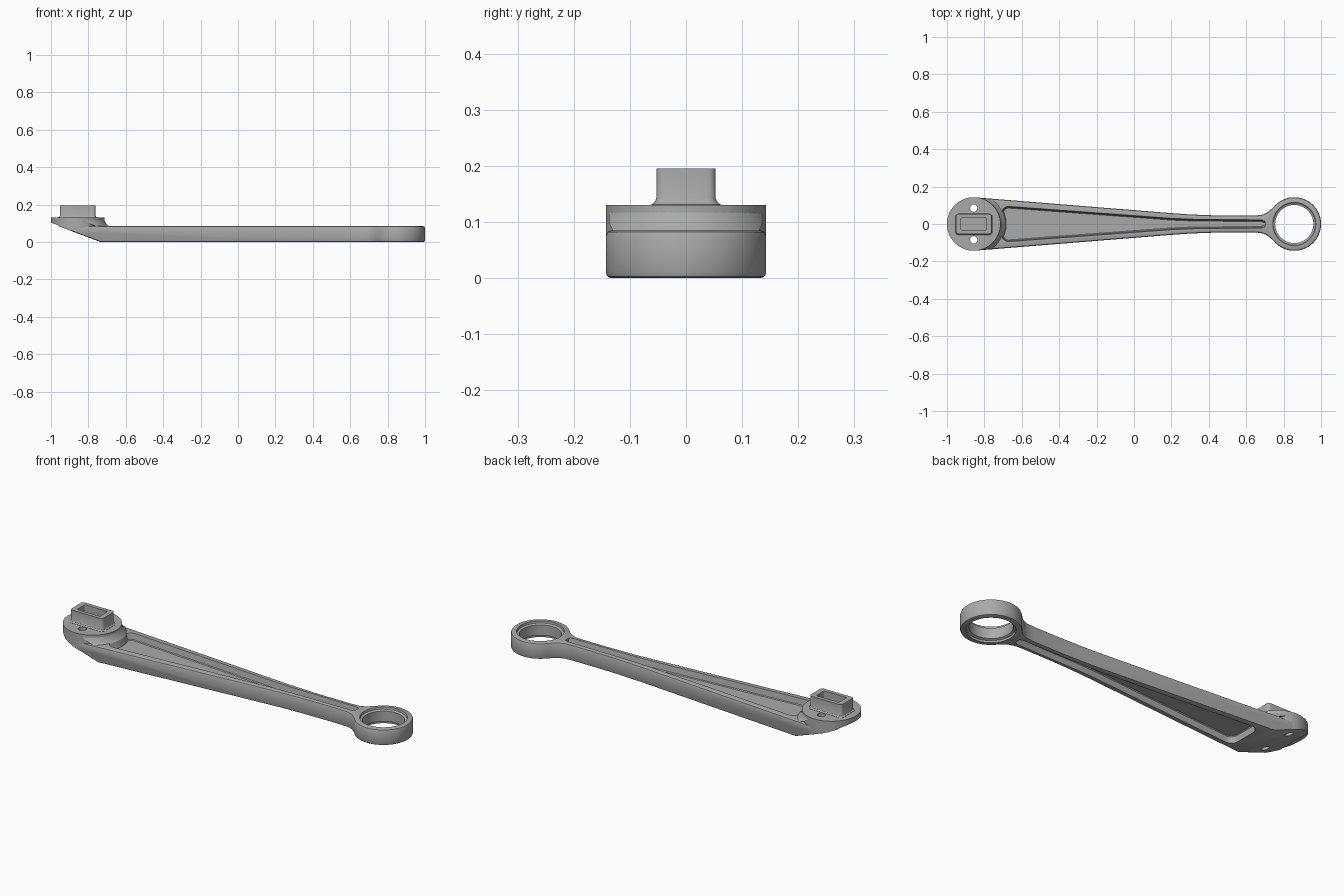
import bpy
import bmesh
from math import cos, sin, radians
from mathutils import Vector

cube = bpy.data.objects.get("Cube")
if cube:
    bpy.data.objects.remove(cube, do_unlink=True)

END_X = 0.857      # ring centre at +END_X, pad centre at -END_X
RADIUS = 0.143
ARM_TOP = 0.085
PAD_TOP = 0.13

metal = bpy.data.materials.new("cast_grey")
metal.use_nodes = True
GREY = (0.40, 0.40, 0.40, 1)
metal.diffuse_color = GREY
metal.node_tree.nodes["Principled BSDF"].inputs["Base Color"].default_value = GREY


def arc(cx, cy, r, start, end, steps):
    angles = [radians(start + (end - start) * i / steps) for i in range(steps + 1)]
    return [(cx + r * cos(a), cy + r * sin(a)) for a in angles]


def circle(cx, cy, r, steps=64):
    return arc(cx, cy, r, 0, 360, steps)[:-1]


def mirrored(half):
    """Close a half outline by mirroring it across the x axis."""
    return half + [(x, -y) for x, y in reversed(half) if abs(y) > 1e-5]


def rounded_rect(hx, hy, r):
    corner = arc(hx - r, hy - r, r, 0, 90, 4)
    half = corner + [(-x, y) for x, y in reversed(corner)]
    return [(x - END_X, y) for x, y in mirrored(half)]


def loft(name, sections, slope_offset=None, bevel=0):
    """Skin a stack of (outline, z) loops into a closed solid."""
    bm = bmesh.new()
    loops = [[bm.verts.new((x, y, z)) for x, y in pts] for pts, z in sections]
    bm.faces.new(loops[0])
    bm.faces.new(loops[-1])
    for low, high in zip(loops, loops[1:]):
        for i in range(len(low)):
            j = (i + 1) % len(low)
            bm.faces.new((low[i], low[j], high[j], high[i]))
    # Slice the underside to the sloping plane
    if slope_offset is not None:
        cut = bmesh.ops.bisect_plane(
            bm, geom=bm.verts[:] + bm.edges[:] + bm.faces[:], dist=1e-5,
            plane_co=Vector((-0.735, 0, slope_offset)),
            plane_no=Vector((-0.1, 0, -0.265)).normalized(), clear_outer=True)
        edges = [e for e in cut["geom_cut"] if isinstance(e, bmesh.types.BMEdge)]
        bmesh.ops.edgenet_fill(bm, edges=edges)
    bmesh.ops.recalc_face_normals(bm, faces=bm.faces[:])
    # Soften the sharp rim, except where it is buried in the pad
    if bevel:
        rim = []
        for e in bm.edges:
            mid = (e.verts[0].co + e.verts[1].co) / 2
            buried = mid.x < -0.85 and mid.z > 0.06
            if len(e.link_faces) == 2 and e.calc_face_angle() > 0.7 and not buried:
                rim.append(e)
        bmesh.ops.bevel(bm, geom=rim, offset=bevel, offset_type='OFFSET',
                        segments=2, profile=0.5, affect='EDGES')
        bmesh.ops.recalc_face_normals(bm, faces=bm.faces[:])
    mesh = bpy.data.meshes.new(name)
    bm.to_mesh(mesh)
    bm.free()
    mesh.materials.append(metal)
    obj = bpy.data.objects.new(name, mesh)
    bpy.context.collection.objects.link(obj)
    return obj


def carve(obj, cutters):
    """Subtract each cutter and bake the result."""
    for cutter in cutters:
        mod = obj.modifiers.new(cutter.name, 'BOOLEAN')
        mod.operation = 'DIFFERENCE'
        mod.solver = 'EXACT'
        mod.object = cutter
    graph = bpy.context.evaluated_depsgraph_get()
    baked = bpy.data.meshes.new_from_object(obj.evaluated_get(graph))
    obj.modifiers.clear()
    obj.data = baked


def pocket(start, grow):
    """Tapering recess outline that follows the arm."""
    r, h = 0.03, 0.085
    half = arc(start + r, h - r, r + grow, 180, 90, 6)
    half += [(x, y + grow) for x, y in
             ((0.2, 0.021), (0.32, 0.016), (0.68, 0.013), (0.7, 0.006))]
    return mirrored(half)


# Tapered arm with pad outline at one end and ring at the other
half = arc(-END_X, 0, RADIUS - 0.0005, 180, 85, 30)
half += [(0.2, 0.058), (0.3, 0.051), (0.4, 0.047), (0.5, 0.045), (0.64, 0.045),
         (0.68, 0.048), (0.71, 0.059), (0.735, 0.08)]
half += arc(END_X, 0, RADIUS, 138, 0, 40)
outline = mirrored(half)
arm = loft("arm", [(outline, 0), (outline, ARM_TOP)], slope_offset=0, bevel=0.01)

# Round mounting pad with a sloping underside
disc = circle(-END_X, 0, RADIUS)
pad = loft("mounting_pad", [(disc, 0.012), (disc, PAD_TOP)], slope_offset=0.004)

# Flared blend between pad and arm
flare = loft("pad_flare", [
    ([(-0.79, 0)] + arc(-END_X, 0, r, -a, a, 24), z)
    for r, a, z in ((0.175, 46, 0.045), (0.165, 52, 0.084),
                    (0.151, 65, 0.098), (0.141, 78, 0.122))])

# Rectangular socket boss with a filleted foot
boss = loft("socket_boss", [
    (rounded_rect(0.095 + g, 0.053 + g, 0.014 + g), z)
    for g, z in ((0.009, 0.125), (0.009, 0.131), (0.003, 0.135),
                 (0, 0.142), (0, 0.195))])

# Cutters: recesses, ring bore, screw holes and socket
top_recess = loft("top_recess_cutter", [
    (pocket(-0.70, g), z) for g, z in ((0, 0.05), (0.004, 0.054), (0.01, 0.09))])
low_recess = loft("low_recess_cutter", [
    (pocket(-0.66, g), z) for g, z in ((0.01, -0.005), (0.004, 0.03), (0, 0.034))])
bore = loft("bore_cutter", [
    (circle(END_X, 0, r), z) for r, z in
    ((0.117, -0.01), (0.113, 0.01), (0.102, 0.015),
     (0.102, 0.07), (0.113, 0.075), (0.117, 0.095))])
holes = []
for side in (-1, 1):
    ring = circle(-END_X, side * 0.085, 0.02, 24)
    holes.append(loft("screw_hole_cutter", [(ring, -0.1), (ring, 0.2)]))
slot = rounded_rect(0.067, 0.033, 0.006)
socket = loft("socket_cutter", [(slot, 0.14), (slot, 0.25)])

carve(arm, [top_recess, low_recess, bore] + holes)
carve(pad, holes)
carve(boss, [socket])
for cutter in [top_recess, low_recess, bore, socket] + holes:
    bpy.data.objects.remove(cutter, do_unlink=True)

# Smooth shading with crisp edges
bpy.ops.object.select_all(action='DESELECT')
for part in (arm, pad, flare, boss):
    part.select_set(True)
bpy.context.view_layer.objects.active = arm
bpy.ops.object.shade_smooth_by_angle(angle=radians(30))
